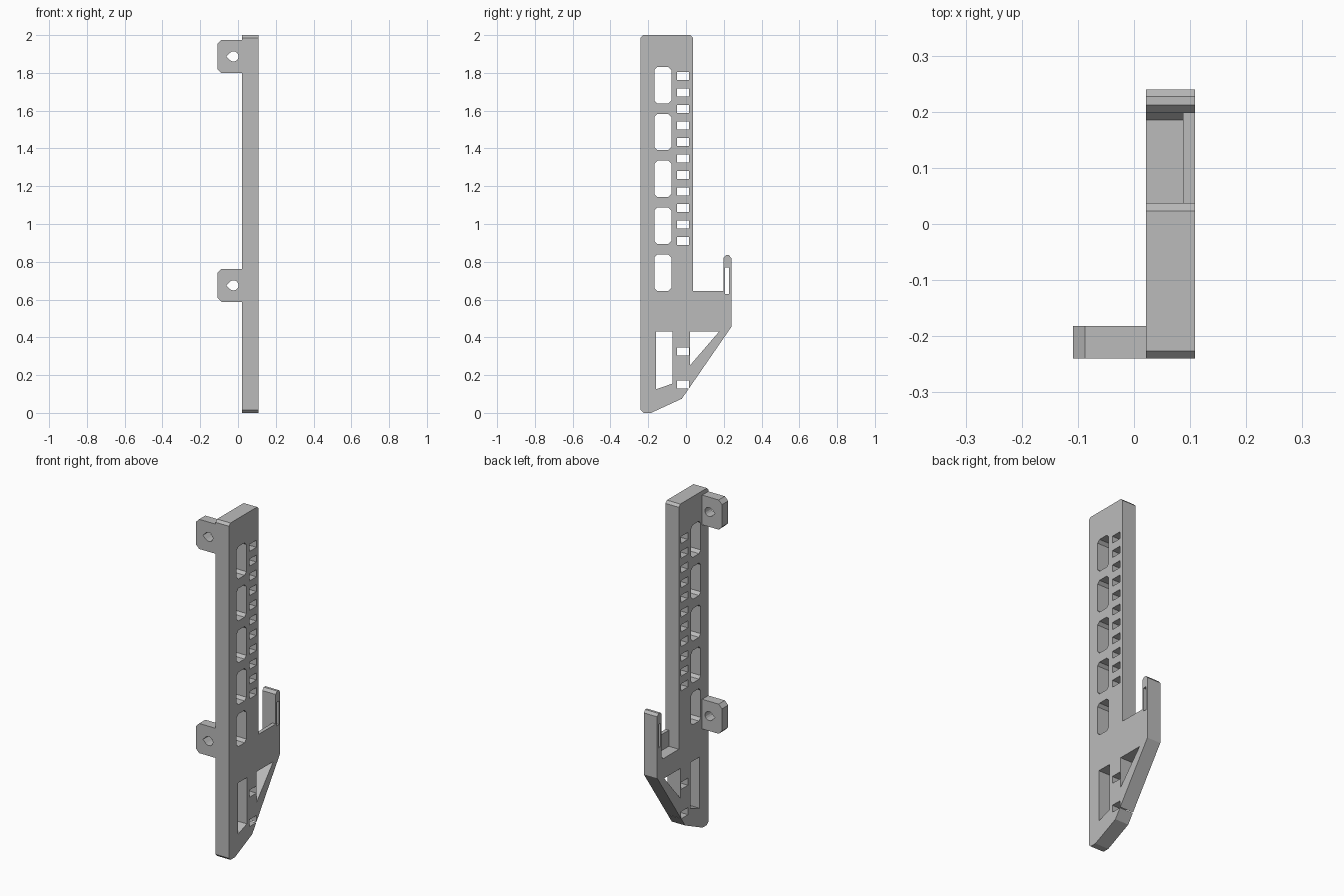
import bpy, bmesh, math

cube = bpy.data.objects.get("Cube")
if cube:
    bpy.data.objects.remove(cube, do_unlink=True)

grey = bpy.data.materials.new("plain grey")
grey.use_nodes = True
COLOUR = (0.5, 0.5, 0.5, 1)
grey.diffuse_color = COLOUR
grey.node_tree.nodes["Principled BSDF"].inputs["Base Color"].default_value = COLOUR


def add_prism(bm, points, axis, start, end):
    """Extrude a flat outline along x (points are y, z) or y (points are x, z)."""
    def place(p, d):
        return (d, p[0], p[1]) if axis == "x" else (p[0], d, p[1])
    face = bm.faces.new([bm.verts.new(place(p, start)) for p in points])
    out = bmesh.ops.extrude_face_region(bm, geom=[face])
    for v in out["geom"]:
        if isinstance(v, bmesh.types.BMVert):
            v.co["xyz".index(axis)] = end


def make_object(name, bm):
    bmesh.ops.recalc_face_normals(bm, faces=bm.faces)
    mesh = bpy.data.meshes.new(name)
    bm.to_mesh(mesh)
    bm.free()
    mesh.materials.append(grey)
    obj = bpy.data.objects.new(name, mesh)
    bpy.context.collection.objects.link(obj)
    return obj


def cut(obj, cutter):
    cutter.hide_render = True
    mod = obj.modifiers.new("cut", "BOOLEAN")
    mod.operation = "DIFFERENCE"
    mod.solver = "EXACT"
    mod.object = cutter
    bpy.context.view_layer.objects.active = obj
    bpy.ops.object.modifier_apply(modifier=mod.name)
    bpy.data.objects.remove(cutter, do_unlink=True)


def rectangle(a0, a1, z0, z1, c=0):
    """Rectangle outline, with corners clipped by c."""
    if not c:
        return [(a0, z0), (a1, z0), (a1, z1), (a0, z1)]
    return [(a0 + c, z0), (a1 - c, z0), (a1, z0 + c), (a1, z1 - c),
            (a1 - c, z1), (a0 + c, z1), (a0, z1 - c), (a0, z0 + c)]


X0, X1 = 0.021, 0.109      # plate thickness
FRONT, BACK = -0.24, 0.24

# Side plate with hook
outline = [(FRONT, 0.015), (-0.225, 0), (-0.185, 0), (-0.022, 0.075),
           (BACK, 0.455), (BACK, 0.82), (0.227, 0.835), (0.212, 0.835),
           (0.198, 0.82), (0.198, 0.645), (0.037, 0.645), (0.037, 1.986),
           (0.023, 2), (-0.226, 2), (FRONT, 1.986)]
bm = bmesh.new()
add_prism(bm, outline, "x", X0, X1)
plate = make_object("side_plate", bm)

# Openings through the plate
bm = bmesh.new()
holes = [rectangle(-0.168, -0.078, 0.645 + 0.2485 * i, 0.838 + 0.2485 * i, 0.016)
         for i in range(5)]
slot_heights = [0.909 + 0.0875 * i for i in range(11)] + [0.325, 0.15]
holes += [rectangle(-0.048, 0.017, z - 0.021, z + 0.021) for z in slot_heights]
holes.append([(-0.158, 0.125), (-0.072, 0.155), (-0.072, 0.43), (-0.158, 0.43)])
holes.append([(0.02, 0.25), (0.175, 0.43), (0.02, 0.43)])
holes.append(rectangle(0.207, 0.228, 0.63, 0.77))
for hole in holes:
    add_prism(bm, hole, "x", X0 - 0.05, X1 + 0.05)
# Sunken shelf behind the outer lip
add_prism(bm, [(0.037, 0.55), (0.185, 0.55), (0.198, 0.565), (0.198, 0.7),
               (0.037, 0.7)], "x", X0 - 0.05, 0.087)
cut(plate, make_object("opening_cutter", bm))

# Mounting tabs with teardrop holes
for name, z in (("lower_tab", 0.675), ("upper_tab", 1.887)):
    bm = bmesh.new()
    x, h, c = -0.109, 0.088, 0.022
    add_prism(bm, [(X0, z - h), (X0, z + h), (x + c, z + h), (x, z + h - c),
                   (x, z - h + c), (x + c, z - h)], "y", FRONT, -0.182)
    tab = make_object(name, bm)
    bm = bmesh.new()
    r, cx = 0.027, -0.024
    arc = [math.radians(-135 + 270 * i / 12) for i in range(13)]
    drop = [(cx + r * math.cos(a), z + r * math.sin(a)) for a in arc]
    drop.append((cx - r * math.sqrt(2), z))
    add_prism(bm, drop, "y", FRONT - 0.05, -0.13)
    cut(tab, make_object("hole_cutter", bm))
